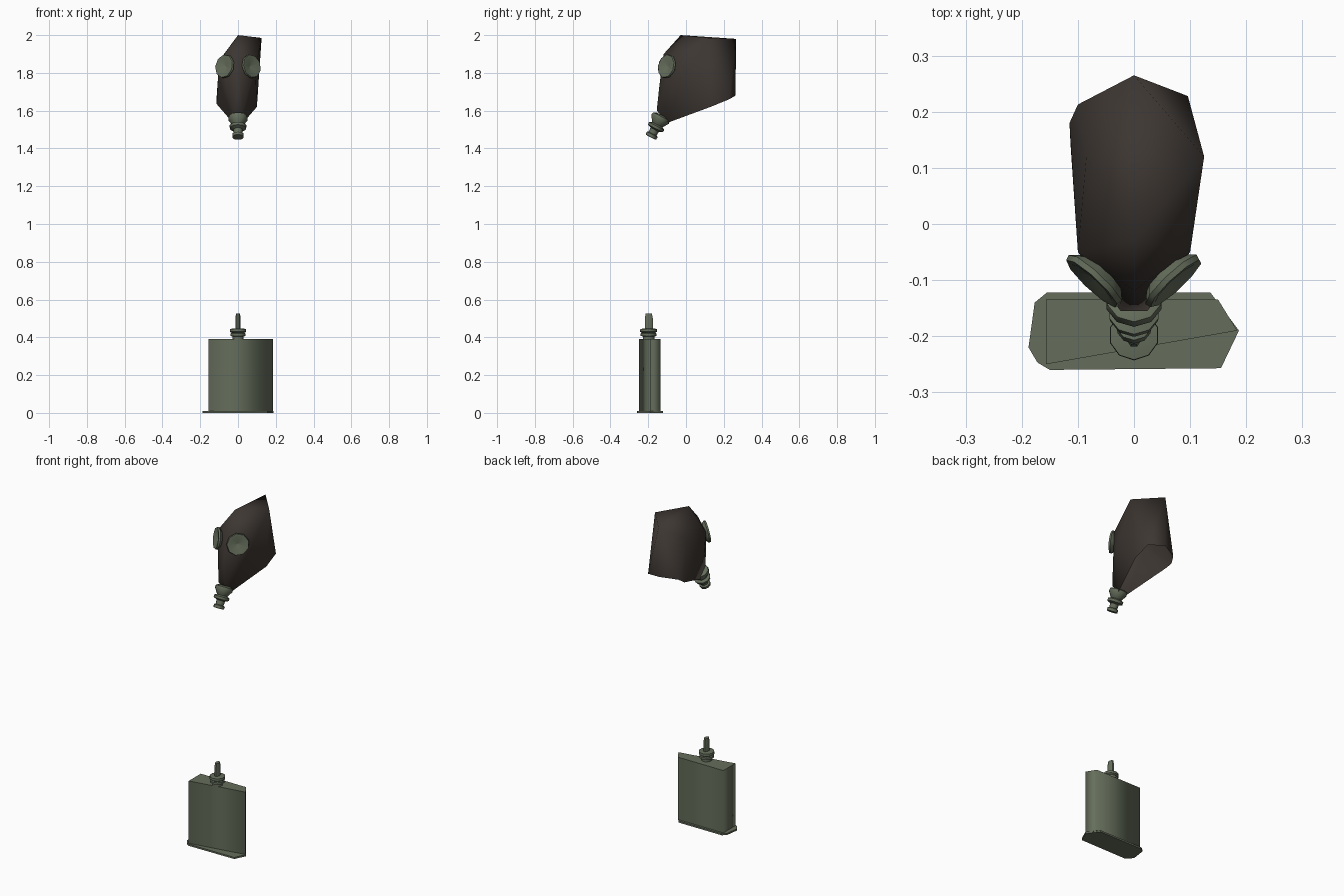
import bpy, bmesh, math
from mathutils import Vector

if "Cube" in bpy.data.objects:
    bpy.data.objects.remove(bpy.data.objects["Cube"])


def material(name, rgb):
    m = bpy.data.materials.new(name)
    m.diffuse_color = (*rgb, 1)
    m.use_nodes = True
    m.node_tree.nodes["Principled BSDF"].inputs["Base Color"].default_value = m.diffuse_color
    return m


RUBBER = material("dark brown rubber", (0.046, 0.037, 0.031))
GREEN = material("grey green metal", (0.13, 0.155, 0.105))


def finish(bm, name, mat, angle=40):
    bmesh.ops.recalc_face_normals(bm, faces=bm.faces[:])
    me = bpy.data.meshes.new(name)
    bm.to_mesh(me)
    bm.free()
    me.materials.append(mat)
    ob = bpy.data.objects.new(name, me)
    bpy.context.collection.objects.link(ob)
    bpy.context.view_layer.objects.active = ob
    ob.select_set(True)
    bpy.ops.object.shade_smooth_by_angle(angle=math.radians(angle))
    ob.select_set(False)
    return ob


def lathe(name, mat, profile, origin, axis, sides=10, squash=1.0):
    """Stack rings of (radius, height) along an axis and cap both ends."""
    bm = bmesh.new()
    rot = Vector((0, 0, 1)).rotation_difference(Vector(axis).normalized())
    rings = []
    for r, h in profile:
        ring = []
        for i in range(sides):
            a = 2 * math.pi * (i + 0.5) / sides
            p = Vector((r * squash * math.cos(a), r * math.sin(a), h))
            ring.append(bm.verts.new(Vector(origin) + rot @ p))
        rings.append(ring)
    for lo, hi in zip(rings, rings[1:]):
        for i in range(sides):
            j = (i + 1) % sides
            bm.faces.new((lo[i], lo[j], hi[j], hi[i]))
    bm.faces.new(rings[0])
    bm.faces.new(rings[-1])
    return finish(bm, name, mat)


def slab(name, mat, outline, z0, z1, round_walls=False):
    """Prism on a plan outline from z0 to z1, walls optionally shaded round."""
    bm = bmesh.new()
    lo = [bm.verts.new((x, y, z0)) for x, y in outline]
    hi = [bm.verts.new((x, y, z1)) for x, y in outline]
    n = len(outline)
    for i in range(n):
        bm.faces.new((lo[i], lo[(i + 1) % n], hi[(i + 1) % n], hi[i]))
    bm.faces.new(lo)
    bm.faces.new(hi)
    ob = finish(bm, name, mat, 170 if round_walls else 30)
    if round_walls:
        for p in ob.data.polygons:
            p.use_smooth = abs(p.normal.z) < 0.5
    return ob


# Hood: faceted shell, open at the neck
points = [(0, -.028, 2.0), (0, .265, 1.98), (.125, .12, 1.985), (-.085, .12, 1.885),
          (0, -.118, 1.90), (0, -.14, 1.74),
          (.1, .13, 1.62), (-.113, .14, 1.635), (.096, .228, 1.66),
          (-.115, .18, 1.645), (-.1, .213, 1.67), (0, .262, 1.68)]
for s in (-1, 1):
    points += [(s * .1, -.05, 1.86), (s * .095, -.04, 1.75),
               (s * .024, -.155, 1.60), (s * .028, -.095, 1.537)]
bm = bmesh.new()
for p in points:
    bm.verts.new(p)
bmesh.ops.convex_hull(bm, input=bm.verts[:])
bmesh.ops.recalc_face_normals(bm, faces=bm.faces[:])
neck = [f for f in bm.faces
        if f.normal.z < -0.6 and f.calc_center_median().z < 1.7
        and f.calc_center_median().y > -0.06]
bmesh.ops.delete(bm, geom=neck, context='FACES')
finish(bm, "mask_hood", RUBBER, 85)

# Eyepieces: thin dishes with a conical centre
for s, side in ((-1, "left"), (1, "right")):
    lathe("eyepiece_" + side, GREEN,
          [(.048, -.02), (.065, -.004), (.062, .006), (.05, .006), (.004, -.012)],
          (s * .071, -.102, 1.835), (s * .67, -.72, .18), 9)

# Breathing port under the snout
lathe("breathing_port", GREEN,
      [(.03, -.004), (.05, .004), (.052, .02), (.036, .044), (.031, .052), (.046, .06),
       (.044, .074), (.025, .082), (.023, .106), (.032, .11), (.031, .126), (.012, .128)],
      (0, -.128, 1.572), (0, -.46, -.89))

# Canister: body and base flange
slab("canister_body", GREEN,
     [(-.157, -.135), (.15, -.135), (.184, -.19), (-.157, -.25)], .008, .39, True)
slab("canister_base", GREEN,
     [(-.188, -.22), (-.177, -.14), (-.155, -.122), (.136, -.122), (.187, -.19),
      (.155, -.257), (-.15, -.26), (-.172, -.247)], 0, .01)

# Canister cap and stem
lathe("canister_cap", GREEN,
      [(.03, .388), (.03, .404), (.042, .408), (.042, .42), (.036, .424),
       (.045, .43), (.044, .444), (.022, .448)],
      (0, -.198, 0), (0, 0, 1))
lathe("canister_stem", GREEN, [(.023, .44), (.023, .50), (.018, .525)],
      (0, -.197, 0), (0, 0, 1), 8, .65)
